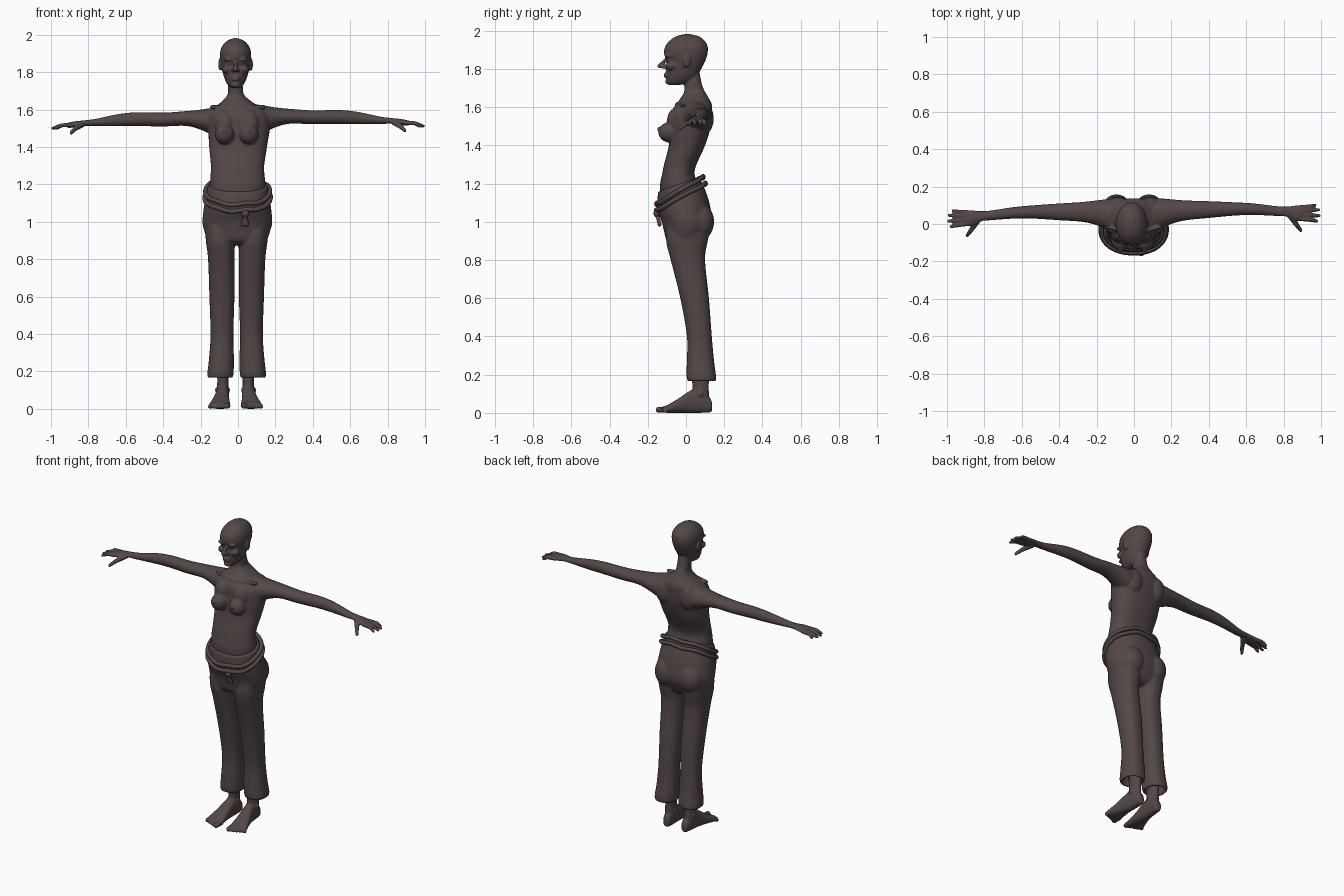
import bpy, bmesh, math
from mathutils import Vector, Matrix

if "Cube" in bpy.data.objects:
    bpy.data.objects.remove(bpy.data.objects["Cube"], do_unlink=True)

COLOUR = (0.085, 0.064, 0.063, 1)
brown = bpy.data.materials.new("dark_brown")
brown.use_nodes = True
brown.diffuse_color = COLOUR
shader = next(n for n in brown.node_tree.nodes if n.type == "BSDF_PRINCIPLED")
shader.inputs["Base Color"].default_value = COLOUR
shader.inputs["Roughness"].default_value = 0.7

CENTRE = -0.013   # the figure stands slightly off the middle


def spline(rows, steps):
    """Smoothly interpolate rows of numbers (Catmull-Rom)."""
    out = []
    for i in range(len(rows) - 1):
        a, b, c, d = (rows[max(i - 1, 0)], rows[i], rows[i + 1],
                      rows[min(i + 2, len(rows) - 1)])
        for k in range(steps):
            t = k / steps
            out.append([q + t * ((r - p) / 2 + t * ((p - 2.5 * q + 2 * r - s / 2)
                        + t * (1.5 * (q - r) + (s - p) / 2)))
                        for p, q, r, s in zip(a, b, c, d)])
    return out + [list(rows[-1])]


def oval(u0, u1, v0, v1, power, count):
    """Points round a rounded oval that fills the given extents."""
    for k in range(count):
        a = math.tau * k / count
        c, s = math.cos(a), math.sin(a)
        yield ((u0 + u1) / 2 + (u1 - u0) / 2 * math.copysign(abs(c) ** (2 / power), c),
               (v0 + v1) / 2 + (v1 - v0) / 2 * math.copysign(abs(s) ** (2 / power), s))


def loft(bm, rows, axis="z", power=2.0, count=36, steps=5, fix=lambda p: p):
    """Skin rows of (position, low u, high u, low v, high v, optional tilt)."""
    rings = []
    for row in spline(rows, steps):
        t, u0, u1, v0, v1 = row[:5]
        tilt = row[5] if len(row) > 5 else 0
        ring = []
        for u, v in oval(u0, u1, v0, v1, power, count):
            w = t + tilt * (v - (v0 + v1) / 2)
            point = {"x": (w, u, v), "y": (u, w, v), "z": (u, v, w)}[axis]
            ring.append(bm.verts.new(fix(Vector(point))))
        rings.append(ring)
    for lower, upper in zip(rings, rings[1:]):
        for k in range(count):
            n = (k + 1) % count
            bm.faces.new((lower[k], lower[n], upper[n], upper[k]))
    bm.faces.new(rings[0][::-1])
    bm.faces.new(rings[-1])


def ball(bm, centre, size):
    matrix = Matrix.Translation(centre) @ Matrix.Diagonal((*size, 1))
    bmesh.ops.create_uvsphere(bm, u_segments=20, v_segments=12, radius=1, matrix=matrix)


def capsule(bm, start, end, r1, r2):
    start, end = Vector(start), Vector(end)
    way = end - start
    matrix = (Matrix.Translation((start + end) / 2)
              @ way.to_track_quat("Z", "Y").to_matrix().to_4x4())
    bmesh.ops.create_cone(bm, cap_ends=True, segments=14, radius1=r1, radius2=r2,
                          depth=way.length, matrix=matrix)
    ball(bm, start, (r1,) * 3)
    ball(bm, end, (r2,) * 3)


def finish(bm, name, voxel, smoothing):
    """Turn overlapping forms into one continuous smooth skin."""
    bmesh.ops.recalc_face_normals(bm, faces=bm.faces)
    mesh = bpy.data.meshes.new(name)
    bm.to_mesh(mesh)
    bm.free()
    mesh.materials.append(brown)
    obj = bpy.data.objects.new(name, mesh)
    bpy.context.collection.objects.link(obj)
    skin = obj.modifiers.new("skin", "REMESH")
    skin.mode = "VOXEL"
    skin.voxel_size = voxel
    skin.use_smooth_shade = True
    soft = obj.modifiers.new("soften", "SMOOTH")
    soft.factor = 0.5
    soft.iterations = smoothing
    return obj


# Torso and neck
body = bmesh.new()
loft(body, [(1.06, -.165, .155, -.125, .09), (1.14, -.155, .148, -.135, .085),
            (1.2, -.15, .147, -.135, .062), (1.25, -.147, .142, -.125, .045),
            (1.3, -.145, .14, -.115, .055), (1.4, -.154, .155, -.09, .1),
            (1.5, -.16, .17, -.085, .13), (1.57, -.165, .165, -.08, .136),
            (1.61, -.13, .125, -.055, .136), (1.645, -.085, .07, -.03, .12),
            (1.68, -.056, .032, -.01, .1), (1.72, -.053, .026, -.008, .083),
            (1.79, -.05, .02, 0, .07)], power=2.3)
for side in (-1, 1):
    x = CENTRE / 2 + side * .065
    ball(body, (x, -.085, 1.468), (.052, .06, .053))          # bust
    ball(body, (x, -.138, 1.485), (.012, .014, .012))
    ball(body, (x, -.055, 1.525), (.055, .045, .07))
    ball(body, (side * .085, .1, 1.54), (.06, .045, .08))     # shoulder blade
    capsule(body, (side * .015, -.05, 1.615), (side * .14, -.015, 1.615), .009, .01)

# Head
def mid(p):
    return p + Vector((CENTRE, 0, 0))

loft(body, [(z, -w, w, y0, y1) for z, w, y0, y1 in (
    (1.715, .02, -.09, -.04), (1.73, .04, -.1, .02), (1.76, .057, -.104, .055),
    (1.8, .069, -.105, .08), (1.84, .077, -.1, .1), (1.88, .083, -.115, .113),
    (1.92, .08, -.108, .113), (1.95, .064, -.083, .095), (1.97, .042, -.052, .068),
    (1.982, .01, -.012, .025))], power=2.1, fix=mid)
capsule(body, mid(Vector((0, -.104, 1.85))), mid(Vector((0, -.138, 1.815))), .009, .012)
for z in (1.774, 1.76):
    ball(body, (CENTRE, -.104, z), (.024, .012, .0065))       # lips
ball(body, (CENTRE, -.092, 1.734), (.024, .017, .016))        # chin
for side in (-1, 1):
    def at(x, y, z):
        return (CENTRE + side * x, y, z)
    ball(body, at(.013, -.118, 1.809), (.01, .013, .009))     # nostril
    ball(body, at(.034, -.097, 1.868), (.03, .016, .01))      # brow
    ball(body, at(.032, -.09, 1.848), (.016, .013, .009))     # eye
    ball(body, at(.046, -.078, 1.815), (.025, .027, .022))    # cheek
    ball(body, at(.082, .003, 1.842), (.011, .021, .034))     # ear

# Arms and hands
for side in (-1, 1):
    def reach(p, side=side):
        if side > 0:
            return Vector(p)
        return Vector((-p[0], p[1] - .03 * p[0], p[2] - .012))
    loft(body, [(.05, -.04, .13, 1.46, 1.635), (.12, -.035, .138, 1.47, 1.625),
                (.2, 0, .132, 1.505, 1.612), (.28, .02, .126, 1.525, 1.604),
                (.4, .032, .122, 1.522, 1.596), (.54, .045, .116, 1.524, 1.598),
                (.64, .048, .11, 1.523, 1.588), (.76, .043, .096, 1.523, 1.563),
                (.82, .038, .094, 1.525, 1.555), (.87, .016, .1, 1.518, 1.55),
                (.905, .018, .1, 1.514, 1.543), (.915, .03, .09, 1.52, 1.538)],
         axis="x", fix=reach)
    for y, tip_x, tip_y in ((.09, .968, .1), (.07, .988, .076),
                            (.048, .99, .045), (.027, .978, .015)):
        knuckle = Vector((.945, (y + tip_y) / 2, 1.528))
        capsule(body, reach((.895, y, 1.53)), reach(knuckle), .0125, .011)
        capsule(body, reach(knuckle), reach((tip_x, tip_y, 1.512)), .011, .009)
    capsule(body, reach((.835, .045, 1.532)), reach((.87, -.005, 1.51)), .017, .013)
    capsule(body, reach((.87, -.005, 1.51)), reach((.892, -.035, 1.488)), .013, .01)
finish(body, "upper_body", .0055, 3)

# Trousers
trousers = bmesh.new()
loft(trousers, [(1.195, -.16, .16, -.146, .066, .35), (1.15, -.168, .165, -.15, .09, .35),
                (1.08, -.182, .176, -.152, .122, .15), (1, -.19, .183, -.127, .138, 0),
                (.95, -.18, .172, -.115, .125, 0), (.9, -.16, .152, -.1, .1, 0),
                (.875, -.13, .12, -.06, .07, 0)], power=2.2, count=48)
for side in (-1, 1):
    def stride(p, side=side):
        return Vector((side * p.x - .007, p.y, p.z))
    # The hem turns in and up so the leg opening is hollow
    loft(trousers, [(1, .01, .17, -.1, .13), (.9, .01, .165, -.104, .114),
                    (.8, .012, .153, -.08, .1), (.6, .012, .146, -.03, .12),
                    (.4, .018, .14, .005, .135), (.27, .015, .148, .004, .147),
                    (.18, .018, .157, .004, .158), (.175, .034, .142, .02, .142),
                    (.3, .04, .125, .03, .122)], power=2.3, fix=stride)
    ball(trousers, (side * .085 - .004, .065, 1), (.083, .083, .1))
finish(trousers, "trousers", .007, 4)

# Feet with ankles and toes
for side, name in ((-1, "right_foot"), (1, "left_foot")):
    foot = bmesh.new()
    def step(p, side=side):
        return Vector((side * p[0] + CENTRE, p[1], p[2]))
    loft(foot, [(.04, .04, .098, .04, .122), (.1, .038, .1, .035, .12),
                (.16, .037, .098, .032, .12), (.22, .035, .105, .03, .13),
                (.29, .035, .11, .03, .13)], fix=step)
    loft(foot, [(.137, .055, .08, .015, .045), (.125, .042, .09, .003, .08),
                (.07, .036, .1, 0, .13), (.02, .035, .108, 0, .115),
                (-.04, .032, .125, 0, .075), (-.09, .028, .14, 0, .045),
                (-.12, .032, .138, .002, .032)], axis="y", power=2.4, fix=step)
    for k in range(5):
        x, r = .043 + .0225 * k, .012 if k else .016
        capsule(foot, step((x, -.1, .018)), step((x + .003, -.143 + .009 * k, r)), r, r)
    for x in (.04, .1):
        ball(foot, step((x, .075, .1)), (.01, .016, .016))    # ankle bone
    finish(foot, name, .005, 3)


# Rope belt wound twice round the hips
for name, height, tilt, grow in (("upper_belt", 1.165, .58, .0), ("lower_belt", 1.128, .55, .004)):
    curve = bpy.data.curves.new(name, "CURVE")
    curve.dimensions = "3D"
    curve.bevel_depth = .0125
    curve.bevel_resolution = 3
    line = curve.splines.new("POLY")
    ring = list(oval(-.174 - grow, .17 + grow, -.154 - grow / 2, .09 + 3 * grow, 2.2, 72))
    line.points.add(len(ring) - 1)
    for point, (x, y) in zip(line.points, ring):
        wave = .004 * math.sin(x * 40)
        point.co = (x, y, height + tilt * (y + .03) + wave, 1)
    line.use_cyclic_u = True
    line.use_smooth = True
    curve.materials.append(brown)
    bpy.context.collection.objects.link(bpy.data.objects.new(name, curve))

# Belt knot with two hanging ends
knot = bmesh.new()
ball(knot, (.038, -.155, 1.045), (.022, .016, .02))
for x in (.026, .048):
    capsule(knot, (.038, -.152, 1.04), (x, -.138, .985), .009, .011)
finish(knot, "belt_knot", .005, 2)
